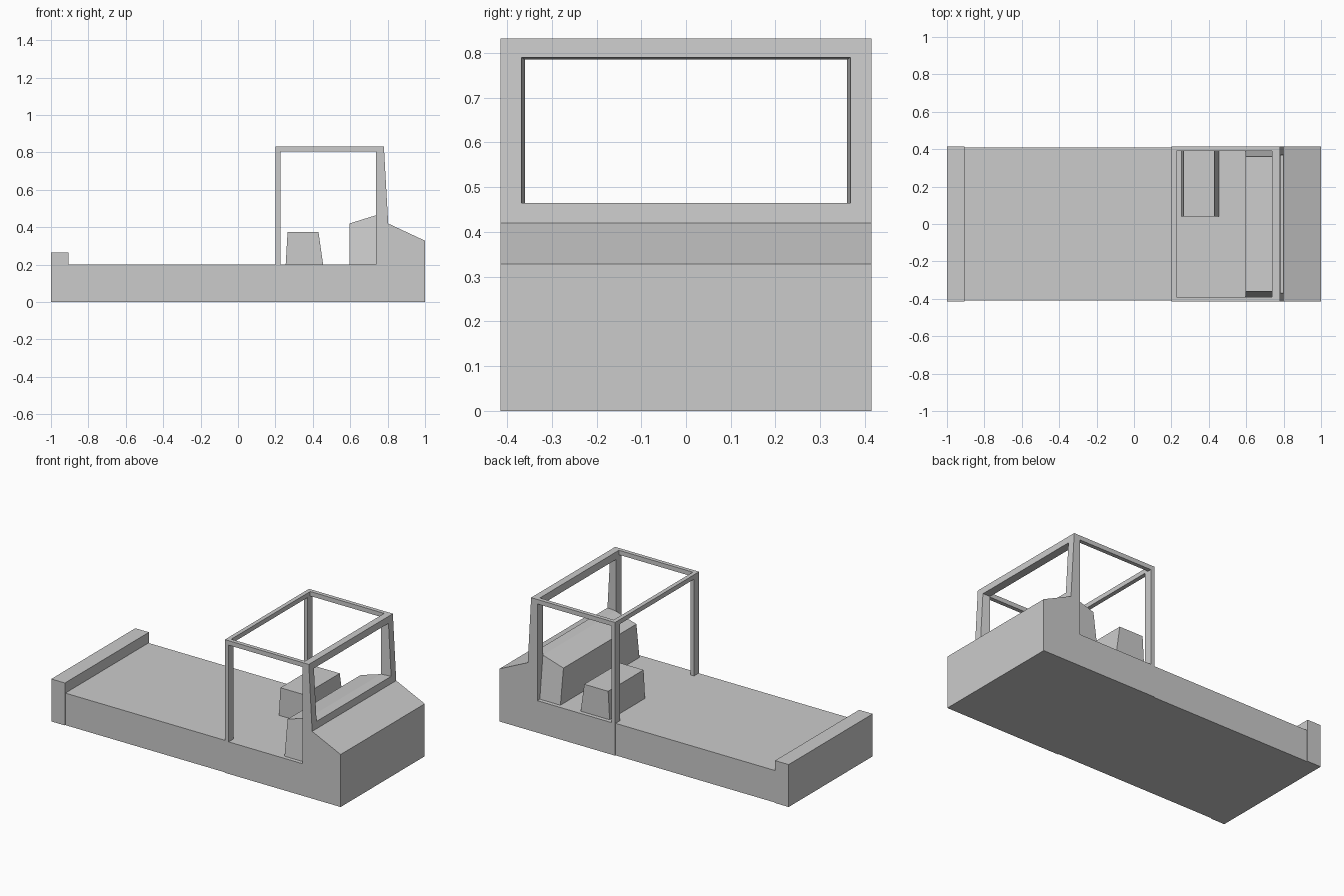
import bpy, bmesh

if "Cube" in bpy.data.objects:
    bpy.data.objects.remove(bpy.data.objects["Cube"])


def make(name, verts, faces):
    bm = bmesh.new()
    vs = [bm.verts.new(v) for v in verts]
    for f in faces:
        bm.faces.new([vs[i] for i in f])
    bmesh.ops.recalc_face_normals(bm, faces=bm.faces)
    mesh = bpy.data.meshes.new(name)
    bm.to_mesh(mesh)
    bm.free()
    ob = bpy.data.objects.new(name, mesh)
    bpy.context.collection.objects.link(ob)
    return ob


def loft(name, a, b, caps=True):
    """Solid between two matching loops."""
    n = len(a)
    faces = [(i, (i + 1) % n, (i + 1) % n + n, i + n) for i in range(n)]
    if caps:
        faces += [tuple(range(n)), tuple(range(n, 2 * n))]
    return make(name, a + b, faces)


def prism(name, profile, y0, y1):
    """Extrude an x-z profile across y."""
    return loft(name, [(x, y0, z) for x, z in profile], [(x, y1, z) for x, z in profile])


def box(name, x0, x1, y0, y1, z0, z1):
    return prism(name, [(x0, z0), (x1, z0), (x1, z1), (x0, z1)], y0, y1)


W, TOP, DECK = 0.415, 0.832, 0.2
REAR, FRONT = 0.2, 0.737      # cab frame limits in x

# cargo deck, slightly inset from the cab and rear bulkhead
box("cargo_deck", -0.906, REAR, -0.41, 0.41, 0, DECK)
box("rear_bulkhead", -1, -0.906, -W, W, 0, 0.265)

# cab floor and sloping nose in one profile
prism("cab_floor_and_nose",
      [(REAR, 0), (1, 0), (1, 0.328), (0.803, 0.42), (FRONT, 0.42),
       (FRONT, DECK), (REAR, DECK)], -W, W)


# windscreen frame: leaning outer face, upright inner face
def rect(y, z0, z1, inner=False):
    def px(z):
        return FRONT if inner else 0.803 - (z - 0.42) * 0.056
    return [(px(z), s * y, z) for s, z in ((-1, z0), (1, z0), (1, z1), (-1, z1))]


loops = [rect(W, 0.42, TOP), rect(0.368, 0.464, 0.79),
         rect(0.36, 0.464, 0.785, True), rect(W, 0.42, TOP, True)]
ring = []
for k in range(4):
    for i in range(4):
        j, m = (i + 1) % 4, (k + 1) % 4
        ring.append((4 * k + i, 4 * k + j, 4 * m + j, 4 * m + i))
make("windscreen_frame", [v for l in loops for v in l], ring)

# roll cage: rear posts, side rails and rear rail
for side, s in (("left", 1), ("right", -1)):
    a, b = sorted((s * 0.365, s * W))
    box("rear_post_" + side, REAR, 0.226, a, b, DECK, TOP)
    a, b = sorted((s * 0.39, s * W))
    box("roof_rail_" + side, 0.226, FRONT, a, b, 0.804, TOP)
box("roof_rail_rear", REAR, 0.226, -0.365, 0.365, 0.804, TOP)

# dashboard, narrowing toward the top
loft("dashboard",
     [(0.595, -0.39, DECK), (FRONT, -0.39, DECK), (FRONT, 0.39, DECK), (0.595, 0.39, DECK)],
     [(0.595, -0.36, 0.42), (FRONT, -0.36, 0.464), (FRONT, 0.36, 0.464), (0.595, 0.36, 0.42)])

# driver seat
prism("seat", [(0.255, DECK), (0.455, DECK), (0.43, 0.375), (0.265, 0.375)], 0.04, 0.39)
